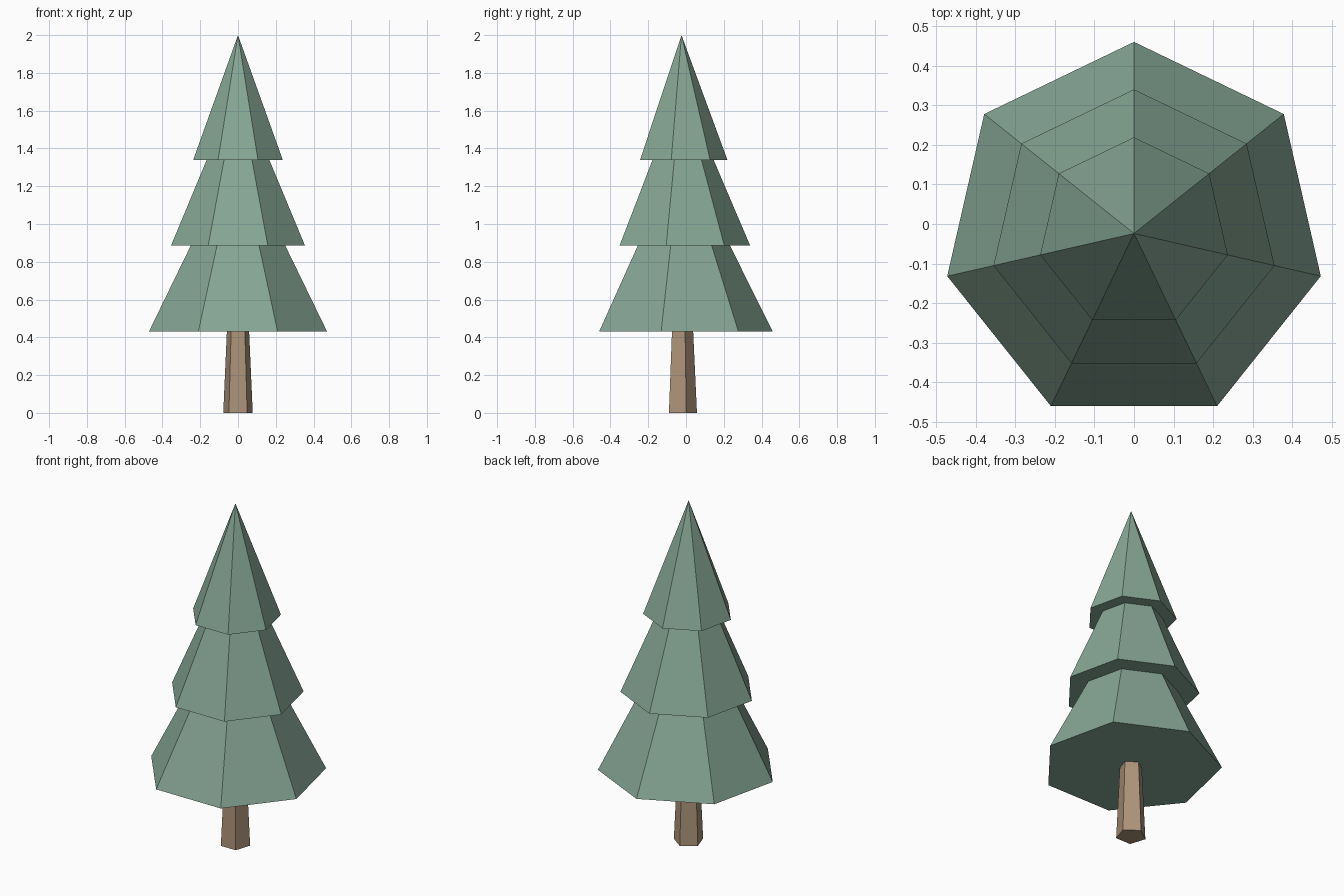
import bpy
import bmesh
from math import sin, cos, tau

cube = bpy.data.objects.get("Cube")
if cube:
    bpy.data.objects.remove(cube, do_unlink=True)

AXIS_Y = -0.024  # the odd-sided rings sit slightly off centre


def make_material(name, color):
    mat = bpy.data.materials.new(name)
    mat.use_nodes = True
    mat.diffuse_color = color
    mat.node_tree.nodes["Principled BSDF"].inputs["Base Color"].default_value = color
    return mat


def tapered_prism(name, sides, z_low, z_high, r_low, r_high, mat):
    """Capped prism with one corner towards the back; r_high = 0 gives a point."""
    bm = bmesh.new()

    def ring(radius, z):
        return [bm.verts.new((radius * sin(tau * i / sides),
                              radius * cos(tau * i / sides), z))
                for i in range(sides)]

    low = ring(r_low, z_low)
    bm.faces.new(low)
    if r_high > 0:
        high = ring(r_high, z_high)
        bm.faces.new(high)
    else:
        tip = bm.verts.new((0, 0, z_high))
    for i in range(sides):
        j = (i + 1) % sides
        if r_high > 0:
            bm.faces.new((low[i], low[j], high[j], high[i]))
        else:
            bm.faces.new((low[i], low[j], tip))
    bmesh.ops.recalc_face_normals(bm, faces=bm.faces[:])
    mesh = bpy.data.meshes.new(name)
    bm.to_mesh(mesh)
    bm.free()
    mesh.materials.append(mat)
    obj = bpy.data.objects.new(name, mesh)
    obj.location.y = AXIS_Y
    bpy.context.collection.objects.link(obj)
    return obj


needle_green = make_material("needle_green", (0.238, 0.381, 0.300, 1))
bark_brown = make_material("bark_brown", (0.413, 0.292, 0.191, 1))

# Five-sided trunk
tapered_prism("trunk", 5, 0, 0.43, 0.082, 0.062, bark_brown)

# Three seven-sided foliage tiers
for name, z_low, z_high, r_low, r_high in (
    ("lower_foliage", 0.43, 0.885, 0.484, 0.257),
    ("middle_foliage", 0.885, 1.34, 0.364, 0.170),
    ("top_foliage", 1.34, 2.0, 0.243, 0),
):
    tapered_prism(name, 7, z_low, z_high, r_low, r_high, needle_green)
